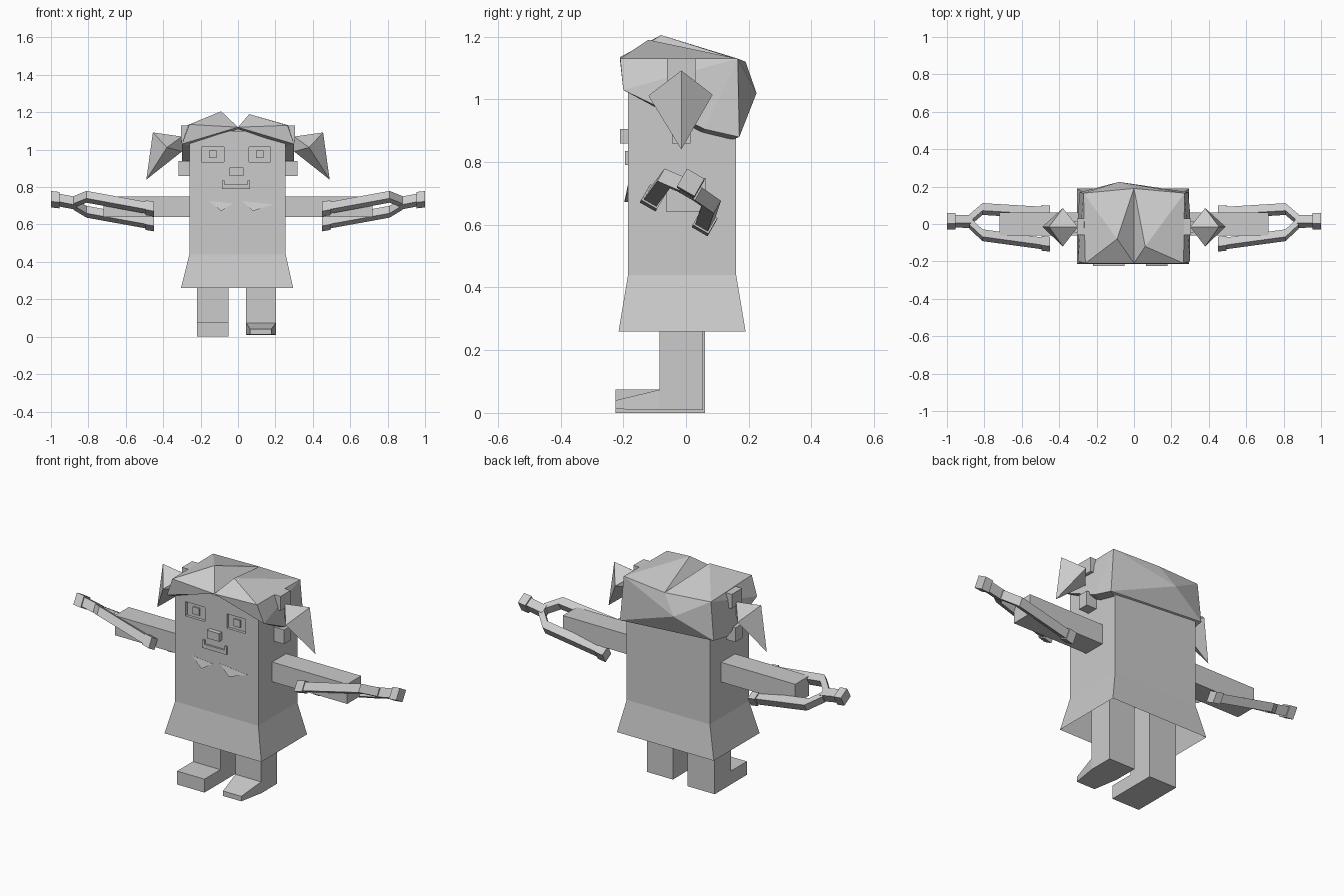
import bpy, bmesh
from mathutils import Vector

grey = bpy.data.materials.new("plain grey")
grey.diffuse_color = (0.6, 0.6, 0.6, 1)


def mesh(name, verts, faces, fix=True):
    me = bpy.data.meshes.new(name)
    bm = bmesh.new()
    vs = [bm.verts.new(v) for v in verts]
    for f in faces:
        bm.faces.new([vs[i] for i in f])
    if fix:
        bmesh.ops.recalc_face_normals(bm, faces=bm.faces)
    bm.to_mesh(me)
    bm.free()
    me.materials.append(grey)
    ob = bpy.data.objects.new(name, me)
    bpy.context.collection.objects.link(ob)
    return ob


def loft(name, rings, caps=True):
    """Skin a list of rings with equal point counts."""
    n = len(rings[0])
    verts = [p for r in rings for p in r]
    faces = [(k * n + i, k * n + (i + 1) % n, (k + 1) * n + (i + 1) % n, (k + 1) * n + i)
             for k in range(len(rings) - 1) for i in range(n)]
    if caps:
        faces += [tuple(range(n)), tuple(range(len(verts) - n, len(verts)))]
    return mesh(name, verts, faces)


def rect(x0, x1, y0, y1, z):
    return [(x0, y0, z), (x1, y0, z), (x1, y1, z), (x0, y1, z)]


def box(name, x0, x1, y0, y1, z0, z1):
    return loft(name, [rect(x0, x1, y0, y1, z0), rect(x0, x1, y0, y1, z1)])


# Body block and flared open skirt
FRONT = -0.185
body = box("body", -0.26, 0.255, FRONT, 0.16, 0.44, 1.1)
skirt = loft("skirt", [rect(-0.305, 0.295, -0.215, 0.19, 0.26),
                       rect(-0.26, 0.255, FRONT, 0.16, 0.44)], caps=False)

# Recessed eyes with a raised pupil block
for side, x0, x1 in (("left", -0.195, -0.075), ("right", 0.06, 0.175)):
    cutter = box(side + "_eye_cutter", x0, x1, FRONT - 0.05, FRONT + 0.015, 0.935, 1.015)
    cutter.hide_render = True
    cutter.hide_viewport = True
    mod = body.modifiers.new(side + " eye socket", "BOOLEAN")
    mod.operation = "DIFFERENCE"
    mod.solver = "EXACT"
    mod.object = cutter
    c = (x0 + x1) / 2
    box(side + "_pupil", c - 0.02, c + 0.02, FRONT + 0.006, FRONT + 0.02, 0.955, 0.995)

# Nose and U-shaped mouth
box("nose", -0.045, 0.03, -0.21, FRONT + 0.01, 0.86, 0.905)
mouth = [(-0.085, 0.79), (0.065, 0.79), (0.065, 0.835), (0.052, 0.835),
         (0.052, 0.813), (-0.072, 0.813), (-0.072, 0.835), (-0.085, 0.835)]
loft("mouth", [[(x, y, z) for x, z in mouth] for y in (FRONT - 0.01, FRONT + 0.01)])

# Collar points that lift away from the chest
for side, a, b, tip in (("left", (-0.155, 0.725), (-0.025, 0.712), (-0.09, 0.672)),
                        ("right", (0.02, 0.725), (0.19, 0.708), (0.08, 0.672))):
    loft(side + "_collar", [
        [(a[0], FRONT - 0.001, a[1]), (b[0], FRONT - 0.001, b[1]), (tip[0], FRONT - 0.012, tip[1])],
        [(p[0], FRONT + 0.01, p[1]) for p in (a, b, tip)]])

# Hair cap: front and back centre, peaks, corners, back bulge, lower rim
hair = [(0, -0.21, 1.12), (-0.26, -0.21, 1.135), (0.265, -0.21, 1.13),
        (-0.09, -0.08, 1.205), (0.06, -0.12, 1.19), (0, 0.19, 1.12),
        (-0.27, 0.165, 1.13), (0.27, 0.165, 1.13), (-0.08, 0.225, 1.02),
        (-0.30, -0.20, 1.03), (0.30, -0.20, 1.03), (-0.30, 0.06, 0.905),
        (0.30, 0.06, 0.905), (-0.29, 0.17, 0.92), (0.29, 0.17, 0.88)]
faces = [(0, 5, 3), (0, 3, 1), (1, 3, 6), (3, 5, 6),            # top left
         (0, 4, 5), (0, 2, 4), (2, 7, 4), (4, 7, 5),            # top right
         (0, 1, 9), (0, 10, 2),                                 # fringe
         (1, 6, 9), (9, 6, 11), (11, 6, 13),                    # left side
         (2, 10, 7), (10, 12, 7), (12, 14, 7),                  # right side
         (5, 8, 6), (5, 7, 8), (6, 8, 13), (7, 14, 8), (8, 14, 13)]
# underside lip running in to the head
rim = [0, 10, 12, 14, 13, 11, 9]
for i in rim:
    x, y, z = hair[i]
    hair.append((x * 0.84, y * 0.84, z - 0.01))
n = len(rim)
faces += [(rim[i], rim[(i + 1) % n], 15 + (i + 1) % n, 15 + i) for i in range(n)]
mesh("hair", hair, faces)

# Legs and feet: one square foot, one tapered foot
box("left_leg", -0.22, -0.05, -0.085, 0.06, 0, 0.46)
box("left_foot", -0.22, -0.05, -0.225, -0.08, 0, 0.075)
box("right_leg", 0.043, 0.203, -0.085, 0.055, 0.01, 0.46)


def foot_ring(x0, x1, y, z0, z1):
    return [(x0, y, z0), (x1, y, z0), (x1, y, z1), (x0, y, z1)]


loft("right_foot", [foot_ring(0.065, 0.178, -0.225, 0.012, 0.04),
                    foot_ring(0.043, 0.203, -0.08, 0.01, 0.075)])

# Tilted cross-section directions shared by the hand forks
U = Vector((0, 0.87, -0.5))
V = Vector((0, 0.5, 0.87))


def bar(name, s, path):
    """Sweep a tilted square along points of (x, y, z, half width)."""
    loft(name, [[Vector((s * x, y, z)) + U * (a * r) + V * (b * r)
                 for a, b in ((-1, -1), (1, -1), (1, 1), (-1, 1))]
                for x, y, z, r in path])


for side, s in (("left", -1), ("right", 1)):
    # Pigtail, hair tie and ear
    y = -0.015
    tail = [(0.30, y, 1.07), (0.30, y, 0.99), (0.38, -0.12, 1.012),
            (0.38, 0.085, 1.015), (0.455, y, 1.092), (0.49, y, 0.84)]
    mesh(side + "_pigtail", [(s * p[0], p[1], p[2]) for p in tail],
         [(0, 1, 2), (0, 3, 1), (0, 2, 4), (0, 4, 3),
          (1, 5, 2), (1, 3, 5), (2, 5, 4), (3, 4, 5)])
    box(side + "_hair_tie", *sorted((s * 0.25, s * 0.305)), -0.06, 0.03, 1.05, 1.13)
    box(side + "_ear", *sorted((s * 0.24, s * 0.317)), -0.045, 0.015, 0.86, 0.94)

    # Straight arm
    box(side + "_arm", *sorted((s * 0.24, s * 0.72)), -0.062, 0.062, 0.64, 0.75)

    # Forked hand: two prongs joining into a capped stem
    bar(side + "_front_prong", s,
        [(0.45, -0.108, 0.682, 0.029), (0.495, -0.103, 0.69, 0.029),
         (0.495, -0.103, 0.69, 0.023), (0.81, -0.06, 0.748, 0.023),
         (0.88, 0.005, 0.72, 0.023)])
    bar(side + "_back_prong", s,
        [(0.45, 0.058, 0.603, 0.029), (0.495, 0.061, 0.611, 0.029),
         (0.495, 0.061, 0.611, 0.023), (0.81, 0.08, 0.668, 0.023),
         (0.88, 0.02, 0.71, 0.023)])
    bar(side + "_hand_stem", s,
        [(0.86, 0.013, 0.712, 0.025), (0.955, 0.015, 0.73, 0.025),
         (0.955, 0.015, 0.73, 0.032), (1.0, 0.015, 0.735, 0.032)])
